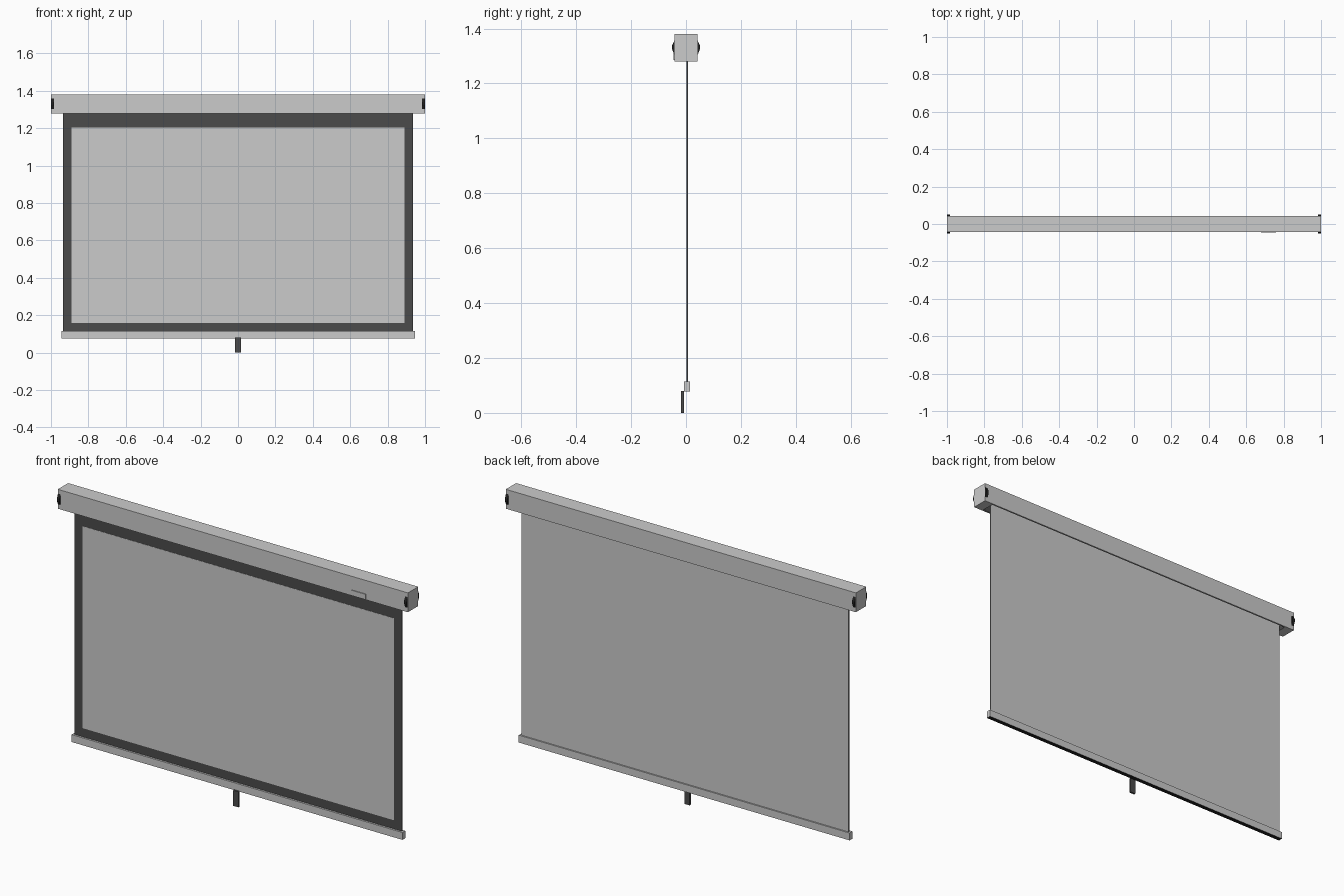
import bpy
import bmesh
from mathutils import Vector

cube = bpy.data.objects.get("Cube")
if cube:
    bpy.data.objects.remove(cube, do_unlink=True)


def material(name, value):
    m = bpy.data.materials.new(name)
    m.use_nodes = True
    colour = (value, value, value, 1)
    m.diffuse_color = colour
    m.node_tree.nodes["Principled BSDF"].inputs["Base Color"].default_value = colour
    return m


light = material("light_grey", 0.6)
dark = material("dark_grey", 0.07)
black = material("black", 0.015)


def finish(name, bm, mats):
    bmesh.ops.recalc_face_normals(bm, faces=bm.faces)
    mesh = bpy.data.meshes.new(name)
    bm.to_mesh(mesh)
    bm.free()
    for m in mats:
        mesh.materials.append(m)
    ob = bpy.data.objects.new(name, mesh)
    bpy.context.collection.objects.link(ob)
    return ob


def box_mesh(lo, hi):
    lo, hi = Vector(lo), Vector(hi)
    bm = bmesh.new()
    bmesh.ops.create_cube(bm, size=1)
    for v in bm.verts:
        v.co = (lo + hi) / 2 + v.co * (hi - lo)
    bm.normal_update()
    return bm


def box(name, lo, hi, mat):
    return finish(name, box_mesh(lo, hi), [mat])


# Casing with a recessed slot along its underside
bm = box_mesh((-1, -0.042, 1.28), (1, 0.042, 1.38))
under = min(bm.faces, key=lambda f: f.calc_center_median().z)
bmesh.ops.inset_region(bm, faces=[under], thickness=0.012)
for v in under.verts:
    v.co.x *= 0.955
slot = bmesh.ops.extrude_discrete_faces(bm, faces=[under])["faces"][0]
for v in slot.verts:
    v.co.z += 0.05
for f in [slot] + [n for e in slot.edges for n in e.link_faces]:
    f.material_index = 1
finish("casing", bm, [light, dark])

# Hanging sheet: dark front and edges, light back
bm = box_mesh((-0.935, 0.002, 0.11), (0.935, 0.008, 1.32))
for f in bm.faces:
    f.material_index = 1 if f.normal.y > 0.9 else 0
finish("screen_sheet", bm, [dark, light])
box("viewing_area", (-0.89, 0.001, 0.16), (0.89, 0.003, 1.203), light)

# Weighted bar with a dark underside
bm = box_mesh((-0.945, -0.008, 0.077), (0.945, 0.015, 0.115))
for f in bm.faces:
    f.material_index = 1 if f.normal.z < -0.9 else 0
finish("bottom_bar", bm, [light, black])

# Pull handle in front of the bar
box("pull_handle", (-0.015, -0.018, 0), (0.015, -0.008, 0.08), dark)

# Small label plate low on the casing front
box("front_plate", (0.68, -0.046, 1.285), (0.76, -0.041, 1.31), light)

# Wedge-shaped mounting lugs at both ends, front and back
profile = [(0.041, 1.3), (0.051, 1.325), (0.051, 1.337), (0.041, 1.36)]
for end, sx in (("left", 1), ("right", -1)):
    for side, sy in (("front", -1), ("back", 1)):
        bm = bmesh.new()
        face = bm.faces.new([bm.verts.new((sx * 0.984, sy * y, z)) for y, z in profile])
        new = bmesh.ops.extrude_face_region(bm, geom=[face])["geom"]
        moved = [g for g in new if isinstance(g, bmesh.types.BMVert)]
        bmesh.ops.translate(bm, verts=moved, vec=(sx * 0.015, 0, 0))
        finish(f"{end}_{side}_lug", bm, [black])
